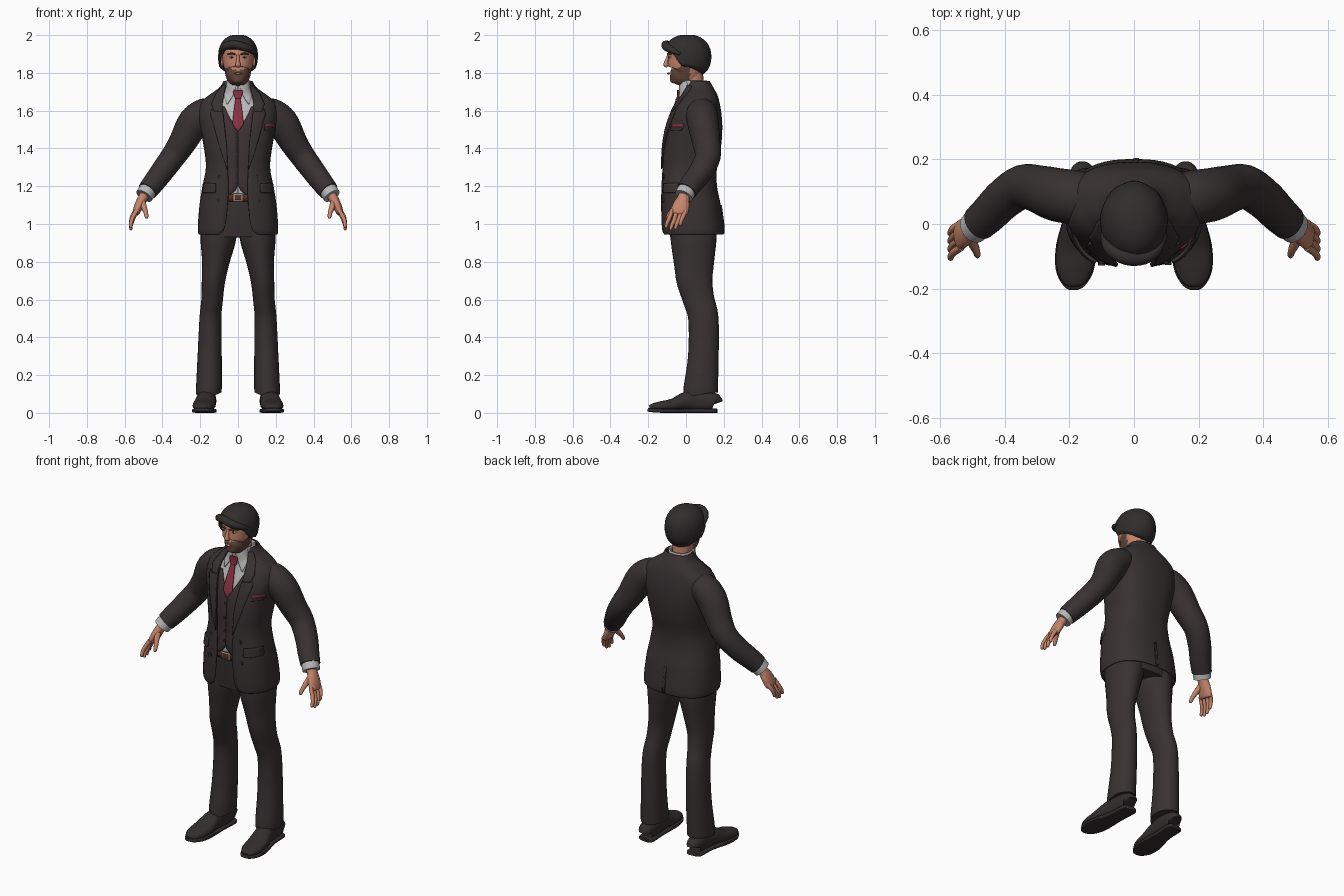
import bpy, bmesh, math
from mathutils import Vector


def material(name, rgb):
    m = bpy.data.materials.new(name)
    m.diffuse_color = (*rgb, 1)
    return m


SUIT = material("charcoal suit", (0.040, 0.031, 0.032))
VEST = material("plum waistcoat", (0.046, 0.031, 0.034))
SHIRT = material("pale grey shirt", (0.48, 0.48, 0.48))
TIE = material("crimson silk", (0.24, 0.03, 0.055))
SKIN = material("skin", (0.56, 0.23, 0.145))
HAIR = material("dark hair", (0.030, 0.026, 0.026))
BEARD = material("beard brown", (0.12, 0.06, 0.042))
LEATHER = material("brown leather", (0.10, 0.03, 0.02))
SHOE = material("dark shoe leather", (0.033, 0.027, 0.027))
METAL = material("buckle metal", (0.30, 0.24, 0.19))


def make(name, verts, faces, mat, thick=0, angle=50):
    bm = bmesh.new()
    vs = [bm.verts.new(v) for v in verts]
    for f in faces:
        bm.faces.new([vs[i] for i in f])
    bmesh.ops.recalc_face_normals(bm, faces=bm.faces)
    me = bpy.data.meshes.new(name)
    bm.to_mesh(me)
    bm.free()
    me.materials.append(mat)
    for p in me.polygons:
        p.use_smooth = True
    me.set_sharp_from_angle(angle=math.radians(angle))
    ob = bpy.data.objects.new(name, me)
    bpy.context.collection.objects.link(ob)
    if thick:
        mod = ob.modifiers.new("thickness", "SOLIDIFY")
        mod.thickness, mod.offset = thick, 0
    return ob


def spline(rows, k=4):
    """Smooth curve through rows of numbers."""
    out = []
    for i in range(len(rows) - 1):
        a, b, c, d = (rows[max(0, min(len(rows) - 1, i + j))] for j in (-1, 0, 1, 2))
        for s in range(k):
            t = s / k
            out.append([q + .5 * t * (r - p + t * (2*p - 5*q + 4*r - u + t * (3*(q - r) + u - p)))
                        for p, q, r, u in zip(a, b, c, d)])
    return out + [list(rows[-1])]


def power(c, p):
    return math.copysign(abs(c) ** (2 / p), c)


def grid_faces(rows, n, closed):
    return [(r*n + i, r*n + (i+1) % n, (r+1)*n + (i+1) % n, (r+1)*n + i)
            for r in range(rows - 1) for i in range(n if closed else n - 1)]


def tube(name, rows, mat, n=20, ref=(0, 1, 0), p=2, k=4, side=1):
    """Loft of ovals; row = x, y, z, radius along ref, radius across."""
    rows = spline(rows, k)
    pts = [Vector(r[:3]) for r in rows]
    verts = []
    for i, r in enumerate(rows):
        t = (pts[min(i+1, len(pts)-1)] - pts[max(i-1, 0)]).normalized()
        u = Vector(ref)
        u = (u - t * u.dot(t)).normalized()
        w = t.cross(u)
        for j in range(n):
            a = 2 * math.pi * j / n
            v = pts[i] + u * max(r[3], .001) * power(math.cos(a), p) + w * max(r[4], .001) * power(math.sin(a), p)
            verts.append((v.x * side, v.y, v.z))
    faces = grid_faces(len(rows), n, True)
    faces += [tuple(range(n)), tuple(range(len(verts) - n, len(verts)))]
    return make(name, verts, faces, mat)


P = 2.5


def shell(name, rows, mat, thick=.008, n=49):
    """Garment open at the front; row = z, half width, front y, back y, half gap."""
    verts = []
    for z, rx, yf, yb, g in rows:
        a0 = math.acos(min(1, (max(g, 0) / rx) ** (P / 2)))
        for j in range(n):
            a = -a0 + (math.pi + 2 * a0) * j / (n - 1)
            verts.append((rx * power(math.cos(a), P),
                          (yf + yb) / 2 + (yb - yf) / 2 * power(math.sin(a), P), z))
    return make(name, verts, grid_faces(len(rows), n, False), mat, thick)


def surface(rows, x, z, back=False):
    for a, b in zip(rows, rows[1:]):
        if z <= b[0] or b is rows[-1]:
            t = max(0, min(1, (z - a[0]) / (b[0] - a[0])))
            _, rx, yf, yb, _ = [p + (q - p) * t for p, q in zip(a, b)]
            h = (yb - yf) / 2 * max(0, 1 - abs(x / rx) ** P) ** (1 / P) if abs(x) < rx else 0
            return (yf + yb) / 2 + (h if back else -h)


def patch(name, base, outline, mat, off=.008, side=1, back=False, cols=7, k=4, thick=.006):
    """Cloth plate laid on a garment; outline row = z, x start, x end."""
    verts, rows = [], []
    for a, b in zip(outline, outline[1:]):
        rows += [[p + (q - p) * s / k for p, q in zip(a, b)] for s in range(k)]
    rows.append(outline[-1])
    for z, x0, x1 in rows:
        for c in range(cols):
            x = x0 + (x1 - x0) * c / (cols - 1)
            verts.append((x * side, surface(base, x, z, back) + (off if back else -off), z))
    return make(name, verts, grid_faces(len(rows), cols, False), mat, thick)


def ball(name, c, r, mat):
    rows = [(c[0], c[1], c[2] + r[2] * math.cos(a), r[1] * math.sin(a), r[0] * math.sin(a))
            for a in [math.pi * i / 10 for i in range(11)]]
    return tube(name, rows, mat, n=16, k=1)


def button(name, base, x, z, mat, off, r=.011):
    y = surface(base, x, z) - off
    return tube(name, [(x, y + .006, z, r, r), (x, y - .004, z, r, r)], mat, n=12, ref=(1, 0, 0), k=1)


# Garment profiles
jacket = spline([(.945, .205, -.122, .195, .10), (.98, .209, -.128, .196, .07), (1.10, .20, -.13, .18, .055),
                 (1.20, .184, -.128, .16, .05), (1.30, .166, -.124, .16, .055), (1.40, .176, -.121, .18, .06),
                 (1.50, .194, -.106, .188, .068), (1.58, .208, -.08, .184, .08), (1.64, .195, -.05, .174, .085),
                 (1.68, .15, -.02, .163, .078), (1.72, .095, -.002, .142, .066), (1.755, .074, .01, .122, .06)])
vest = spline([(1.155, .16, -.115, .13, .04), (1.20, .155, -.115, .135, .002), (1.30, .145, -.11, .14, .001),
               (1.40, .155, -.108, .15, .001), (1.49, .165, -.096, .16, .001), (1.56, .175, -.075, .16, .042),
               (1.62, .165, -.05, .15, .07)])
shirt = spline([(1.12, .14, -.10, .12, 0), (1.30, .135, -.097, .13, 0), (1.40, .145, -.096, .14, 0),
                (1.50, .155, -.084, .15, 0), (1.58, .165, -.06, .15, 0), (1.64, .14, -.036, .14, 0),
                (1.685, .085, -.026, .125, 0), (1.72, .066, -.026, .11, 0), (1.76, .062, -.022, .108, 0)])
hips = spline([(.93, .17, -.085, .16, 0), (1.0, .18, -.092, .165, 0), (1.10, .168, -.1, .15, 0),
               (1.17, .155, -.102, .135, 0)])
belt = [(1.12, .168, -.109, .152, 0), (1.16, .162, -.109, .145, 0)]

shell("jacket", jacket, SUIT)
shell("waistcoat", vest, VEST)
shell("shirt", shirt, SHIRT)
tube("trouser_hips", [(0, (f + b) / 2, z, (b - f) / 2, rx) for z, rx, f, b, g in hips], SUIT, n=40, p=2.5, k=1)
shell("belt", belt, LEATHER)
patch("buckle", belt, [(1.118, -.027, .027), (1.162, -.027, .027)], METAL, .006)
patch("buckle_inset", belt, [(1.127, -.017, .017), (1.153, -.017, .017)], LEATHER, .01)
patch("back_vent", jacket, [(.95, -.001, .016), (1.10, -.001, .012)], SUIT, .006, back=True)

# Tie and pocket square
patch("tie", shirt, [(1.49, -.002, .002), (1.53, -.03, .03), (1.60, -.022, .022), (1.665, -.013, .013)], TIE, .021)
patch("tie_knot", shirt, [(1.66, -.014, .014), (1.70, -.025, .025), (1.71, -.022, .022)], TIE, .014, thick=.014)
patch("breast_pocket", jacket, [(1.495, .142, .186), (1.515, .142, .192)], SUIT, .007)
patch("pocket_square", jacket, [(1.513, .142, .192), (1.53, .146, .194)], TIE, .007)
for i, z in enumerate((1.45, 1.37, 1.29, 1.23)):
    button(f"waistcoat_button_{i}", vest, -.006, z, SHOE, .006, .008)
for i, (x, z) in enumerate(((-.095, 1.25), (-.1, 1.125), (.095, 1.25), (.105, 1.125))):
    button(f"jacket_button_{i}", jacket, x, z, SHOE, .006)

for s, tag in ((1, "left"), (-1, "right")):
    # Lapels, shirt collar wings, pocket flaps
    patch(tag + "_lapel", jacket, [(1.29, .054, .058), (1.42, .06, .10), (1.58, .078, .145), (1.605, .082, .14)],
          SUIT, .009, s)
    patch(tag + "_collar_lapel", jacket, [(1.595, .083, .125), (1.635, .083, .14), (1.69, .074, .115),
                                         (1.735, .062, .078)], SUIT, .010, s)
    patch(tag + "_collar_wing", shirt, [(1.635, .055, .06), (1.68, .026, .072), (1.725, .01, .064),
                                       (1.755, .012, .058)], SHIRT, .009, s)
    patch(tag + "_pocket_flap", jacket, [(1.165, .122, .187), (1.175, .118, .187), (1.215, .118, .18)],
          SUIT, .01, s, thick=.012)
    # Sleeves and cuffs
    tube(tag + "_sleeve", [(.11, .08, 1.60, .065, .055), (.17, .082, 1.59, .082, .078), (.235, .09, 1.535, .083, .085),
                           (.295, .108, 1.43, .074, .073), (.345, .115, 1.355, .068, .066), (.40, .08, 1.28, .064, .062),
                           (.445, .035, 1.22, .06, .058), (.48, .003, 1.175, .056, .053)], SUIT, 28, side=s)
    tube(tag + "_cuff", [(.465, .015, 1.195, .048, .045), (.48, .002, 1.174, .05, .048),
                         (.497, -.012, 1.148, .05, .047)], SHIRT, 24, side=s)
    # Hands
    tube(tag + "_palm", [(.48, .0, 1.175, .03, .026), (.505, -.014, 1.135, .033, .026), (.523, -.025, 1.10, .044, .024),
                         (.54, -.036, 1.06, .045, .019), (.543, -.038, 1.05, .03, .01)], SKIN, side=s)
    for i in range(4):
        y, d = -.073 + .025 * i, (0, -.012, -.008, .012)[i]
        tube(f"{tag}_finger_{i}", [(.535, y, 1.075, .011, .012), (.557, y - .014, 1.035 + d, .0115, .0115),
                                   (.566, y - .026, 1.008 + d, .0105, .0105), (.567, y - .033, .985 + d, .0085, .0085),
                                   (.567, y - .035, .979 + d, .002, .002)], SKIN, 10, side=s)
    tube(tag + "_thumb", [(.507, -.03, 1.125, .017, .015), (.498, -.06, 1.09, .016, .015), (.488, -.083, 1.06, .012, .012),
                          (.484, -.098, 1.035, .009, .009), (.484, -.101, 1.029, .002, .002)], SKIN, 12, side=s)
    # Trouser legs
    tube(tag + "_trouser_leg", [(.095, .04, 1.03, .115, .085), (.104, .04, .93, .122, .095), (.118, .042, .8, .107, .073),
                                (.130, .045, .7, .095, .062), (.137, .067, .6, .083, .057), (.146, .092, .5, .08, .058),
                                (.15, .092, .3, .081, .064), (.154, .078, .13, .091, .068), (.154, .077, .105, .09, .067)],
         SUIT, 28, side=s)
    # Shoes: row follows the foot from heel to toe
    tube(tag + "_shoe", [(.16, .158, .05, .03, .035), (.16, .145, .06, .044, .048), (.163, .06, .065, .048, .057),
                         (.17, .0, .062, .052, .05), (.178, -.07, .043, .06, .033), (.184, -.14, .035, .055, .025),
                         (.186, -.18, .03, .037, .018), (.186, -.193, .028, .018, .01)],
         SHOE, 24, (1, 0, 0), 2.3, side=s)
    tube(tag + "_sole", [(.16, .164, .011, .03, .011), (.16, .145, .011, .047, .011), (.165, .04, .011, .048, .011),
                         (.178, -.07, .011, .063, .011), (.184, -.145, .012, .058, .011),
                         (.186, -.19, .015, .034, .01), (.186, -.203, .017, .012, .008)],
         SHOE, 20, (1, 0, 0), 5, side=s)
    # Ears, eyes, brows
    ball(tag + "_ear", (.087 * s, .02, 1.862), (.012, .02, .03), SKIN)
    ball(tag + "_eye_white", (.033 * s, -.084, 1.883), (.014, .008, .006), SHIRT)
    ball(tag + "_iris", (.033 * s, -.09, 1.883), (.006, .004, .0055), HAIR)
    tube(tag + "_brow", [(.014, -.098, 1.898, .004, .004), (.035, -.094, 1.903, .005, .005),
                         (.056, -.079, 1.898, .003, .003)], BEARD, 8, side=s)

# Neck and head, with the beard on the lower front faces
tube("neck", [(0, .045, 1.66, .06, .055), (0, .04, 1.73, .056, .052), (0, .03, 1.80, .06, .055)], SKIN)
head = tube("head", [(0, -.058, 1.742, .02, .018), (0, -.054, 1.75, .037, .034), (0, -.037, 1.77, .06, .054),
                     (0, -.01, 1.80, .086, .068), (0, .0, 1.85, .096, .079), (0, .01, 1.90, .103, .084),
                     (0, .015, 1.95, .09, .075), (0, .015, 1.975, .05, .045)], SKIN, 48, p=2.15, k=6)
head.data.materials.append(BEARD)
for f in head.data.polygons:
    c = f.center
    f.material_index = int(c.y < .02 and c.z < 1.815 + .35 * max(0, c.y + .08))
tube("nose", [(0, -.093, 1.893, .006, .007), (0, -.104, 1.86, .01, .01), (0, -.107, 1.842, .012, .015),
              (0, -.098, 1.833, .006, .011)], SKIN, 14)
ball("lips", (0, -.092, 1.797), (.021, .008, .006), SKIN)

# Hair cap: lower edge is high in front, low at the nape
N, ROWS, verts = 48, 14, []
for r in range(ROWS):
    for j in range(N):
        a = 2 * math.pi * j / N
        f = -math.sin(a)
        low = 1.925 if f > .75 else 1.835 + .09 * max(0, f - .25) / .5 if f > 0 else 1.835 + .045 * f
        t = math.sin(math.pi / 2 * r / (ROWS - 1))
        z = low + (1.9985 - low) * t
        w = max(0, 1 - (abs(z - 1.885) / .115) ** 2.3) ** (1 / 2.3)
        w *= 1 + .012 * math.sin(9 * a + 30 * z)
        verts.append((.102 * w * math.cos(a), .008 + .122 * w * math.sin(a), z))
make("hair", verts, grid_faces(ROWS, N, True) + [tuple(range(len(verts) - N, len(verts)))], HAIR, .006)
tube("fringe", [(-.092, -.03, 1.90, .012, .012), (-.075, -.075, 1.937, .02, .02), (-.025, -.103, 1.95, .022, .024),
                (.03, -.104, 1.938, .022, .022), (.07, -.078, 1.922, .018, .018), (.092, -.03, 1.90, .01, .012)],
     HAIR, 14, (0, 0, 1))
